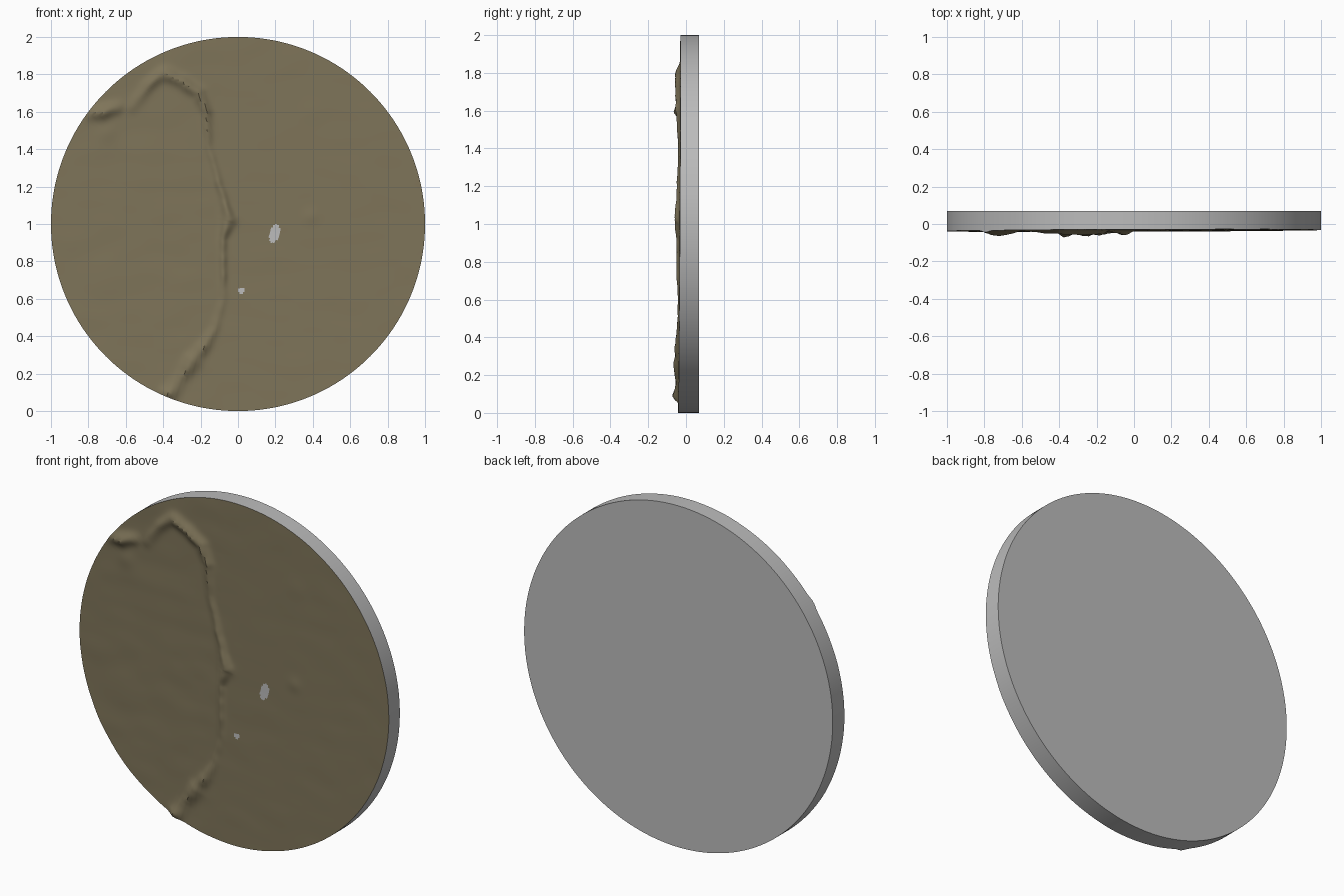
import bpy
import bmesh
import math
from mathutils import Vector, noise

if "Cube" in bpy.data.objects:
    bpy.data.objects.remove(bpy.data.objects["Cube"], do_unlink=True)

SEGMENTS, RINGS, BACK = 256, 96, 0.07

# Ridge crests: x, z, height, half width
MAIN_RIDGE = [(-0.40, 1.81, .026, .03), (-0.30, 1.76, .026, .03), (-0.21, 1.70, .024, .03),
              (-0.17, 1.60, .022, .025), (-0.16, 1.42, .009, .02), (-0.11, 1.25, .012, .022),
              (-0.07, 1.10, .020, .025), (-0.05, 1.02, .027, .035), (-0.08, 0.92, .013, .02),
              (-0.08, 0.78, .015, .02), (-0.08, 0.60, .006, .02), (-0.12, 0.45, .009, .02),
              (-0.17, 0.36, .020, .025), (-0.24, 0.27, .028, .035), (-0.31, 0.17, .014, .03),
              (-0.37, 0.09, .025, .035)]
UPPER_RIDGE = [(-0.40, 1.81, .022, .03), (-0.48, 1.74, .017, .03), (-0.56, 1.63, .008, .03)]
EDGE_RIDGE = [(-0.78, 1.59, .020, .03), (-0.72, 1.60, .034, .035), (-0.65, 1.62, .018, .03)]
# Low mounds: x, z, height, half width
MOUNDS = [(0.39, 1.04, .004, .04), (-0.70, 1.49, .006, .05), (0.40, 1.60, .002, .06)]
# Bare patches: x, z, half width, half height, lean
PATCHES = [(0.195, 0.95, .027, .05, .2), (0.02, 0.645, .017, .017, 0)]


def material(name, colour):
    mat = bpy.data.materials.new(name)
    mat.use_nodes = True
    mat.diffuse_color = (*colour, 1)
    mat.node_tree.nodes["Principled BSDF"].inputs["Base Color"].default_value = (*colour, 1)
    return mat


def ridge_height(x, z, path):
    best = 0
    for (x0, z0, h0, w0), (x1, z1, h1, w1) in zip(path, path[1:]):
        dx, dz = x1 - x0, z1 - z0
        t = max(0, min(1, ((x - x0) * dx + (z - z0) * dz) / (dx * dx + dz * dz)))
        d = math.hypot(x - x0 - t * dx, z - z0 - t * dz) / (w0 + t * (w1 - w0))
        if d < 3:
            best = max(best, (h0 + t * (h1 - h0)) * math.exp(-d * d))
    return best


def front_y(x, z):
    """Depth of the ground surface at a point on the face."""
    ridge = max(ridge_height(x, z, p) for p in (MAIN_RIDGE, UPPER_RIDGE, EDGE_RIDGE))
    lumps = 1 + 0.4 * noise.noise(Vector((x * 16, z * 16, 3)))
    rolling = 0.002 * noise.noise(Vector((x * 5, z * 9, 0))) * (1 if x < -0.1 else 0.5)
    mounds = sum(h * math.exp(-((x - mx) ** 2 + (z - mz) ** 2) / w ** 2) for mx, mz, h, w in MOUNDS)
    return -0.035 + 0.006 * (z - 1) + 0.003 * x - ridge * lumps - rolling - mounds


def in_patch(x, z):
    return any(((x - px - lean * (z - pz)) / w) ** 2 + ((z - pz) / h) ** 2 < 1
               for px, pz, w, h, lean in PATCHES)


def ring(bm, radius, depth):
    verts = []
    for i in range(SEGMENTS):
        a = math.tau * i / SEGMENTS
        x, z = radius * math.cos(a), 1 + radius * math.sin(a)
        verts.append(bm.verts.new((x, depth(x, z), z)))
    return verts


def bridge(bm, inner, outer):
    for i in range(SEGMENTS):
        j = (i + 1) % SEGMENTS
        bm.faces.new((inner[i], outer[i], outer[j], inner[j]))


def finish(bm, name, mats):
    mesh = bpy.data.meshes.new(name)
    bm.to_mesh(mesh)
    bm.free()
    for mat in mats:
        mesh.materials.append(mat)
    obj = bpy.data.objects.new(name, mesh)
    bpy.context.collection.objects.link(obj)
    bpy.ops.object.select_all(action="DESELECT")
    obj.select_set(True)
    bpy.context.view_layer.objects.active = obj
    bpy.ops.object.shade_smooth_by_angle(angle=math.radians(35))


earth = material("olive earth", (0.21, 0.175, 0.10))
grey = material("plain grey", (0.5, 0.5, 0.5))

# Ground relief on the front, with bare patches
bm = bmesh.new()
centre = bm.verts.new((0, front_y(0, 1), 1))
inner = ring(bm, 1 / RINGS, front_y)
for i in range(SEGMENTS):
    bm.faces.new((centre, inner[i], inner[(i + 1) % SEGMENTS]))
for k in range(2, RINGS + 1):
    outer = ring(bm, k / RINGS, front_y)
    bridge(bm, inner, outer)
    inner = outer
for face in bm.faces:
    c = face.calc_center_median()
    face.material_index = int(in_patch(c.x, c.z))
finish(bm, "ground_relief", [earth, grey])

# Round base: rim that meets the ground edge, and a flat back
bm = bmesh.new()
front = ring(bm, 1, front_y)
back = ring(bm, 1, lambda x, z: BACK)
bridge(bm, front, back)
bm.faces.new(list(reversed(back)))
finish(bm, "base_disc", [grey])
